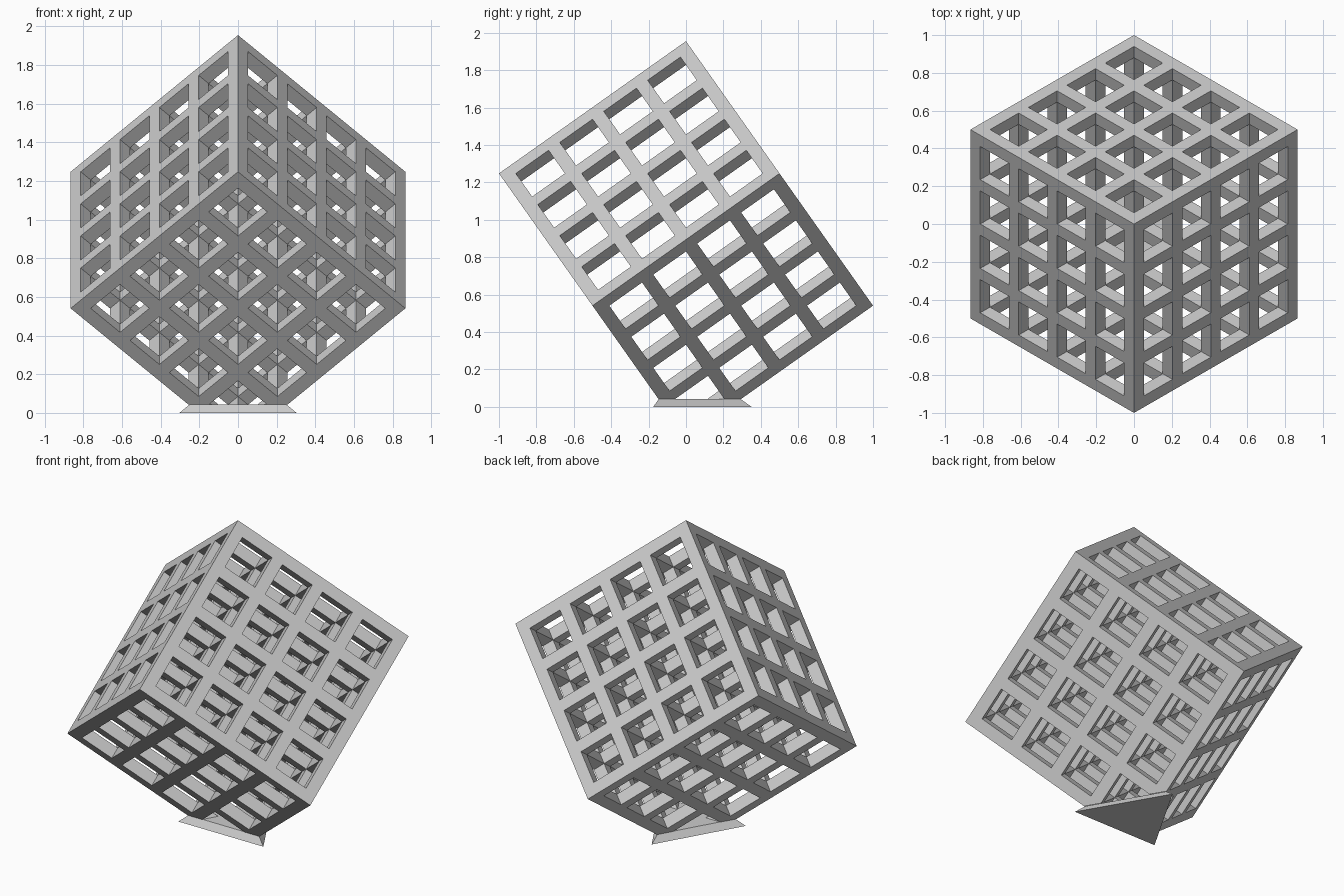
import bpy, bmesh, math
from itertools import product
from mathutils import Matrix, Vector

old = bpy.data.objects.get("Cube")
if old:
    bpy.data.objects.remove(old, do_unlink=True)

EDGE = math.sqrt(1.5)      # cube edge whose diagonal view has radius 1
CELLS = 4                  # openings along each edge
BAR = EDGE * 0.06          # bar thickness
GAP = (EDGE - BAR * (CELLS + 1)) / CELLS
TOP_Z = 1.955
CUT_Z = 0.043              # height where the cube meets the foot

grey = bpy.data.materials.new("light_grey")
grey.use_nodes = True
colour = (0.6, 0.6, 0.6, 1.0)
grey.diffuse_color = colour
grey.node_tree.nodes["Principled BSDF"].inputs["Base Color"].default_value = colour


def add_object(name, bm):
    mesh = bpy.data.meshes.new(name)
    bm.to_mesh(mesh)
    bm.free()
    mesh.materials.append(grey)
    ob = bpy.data.objects.new(name, mesh)
    bpy.context.collection.objects.link(ob)
    return ob


# Grid lines alternate between bars (even slots) and gaps (odd slots)
SLOTS = 2 * CELLS + 1
lines = [-EDGE / 2]
for slot in range(SLOTS):
    lines.append(lines[-1] + (GAP if slot % 2 else BAR))


def is_solid(cell):
    inside = all(0 <= c < SLOTS for c in cell)
    return inside and sum(c % 2 for c in cell) <= 1


# Lattice of bars running through the whole cube, outer skin only
bm = bmesh.new()
for cell in product(range(SLOTS), repeat=3):
    if not is_solid(cell):
        continue
    for axis, side in product(range(3), (0, 1)):
        neighbour = list(cell)
        neighbour[axis] += 1 if side else -1
        if is_solid(neighbour):
            continue
        u, v = (axis + 1) % 3, (axis + 2) % 3
        corners = []
        for du, dv in ((0, 0), (1, 0), (1, 1), (0, 1)):
            co = Vector()
            co[axis] = lines[cell[axis] + side]
            co[u] = lines[cell[u] + du]
            co[v] = lines[cell[v] + dv]
            corners.append(bm.verts.new(co))
        bm.faces.new(corners if side else corners[::-1])
bmesh.ops.remove_doubles(bm, verts=bm.verts[:], dist=0.0001)

# Stand the cube on a corner, one upper edge pointing to the front
axes = []
for degrees in (90, 210, 330):
    a = math.radians(degrees)
    axes.append(Vector((math.cos(a) * math.sqrt(2 / 3),
                        math.sin(a) * math.sqrt(2 / 3), math.sqrt(1 / 3))))
turn = Matrix(axes).transposed().to_4x4()
lift = Matrix.Translation((0, 0, TOP_Z - EDGE * math.sqrt(3) / 2))
bm.transform(lift @ turn)

# Trim the lowest corner
bmesh.ops.bisect_plane(bm, geom=bm.verts[:] + bm.edges[:] + bm.faces[:],
                       plane_co=(0, 0, CUT_Z), plane_no=(0, 0, 1), clear_inner=True)
add_object("lattice_cube", bm)

# Triangular foot with sloping sides
bm = bmesh.new()
rings = []
for radius, z in ((0.35, 0.0), (0.29, CUT_Z)):
    rings.append([bm.verts.new((radius * math.cos(math.radians(d)),
                                radius * math.sin(math.radians(d)), z))
                  for d in (90, 210, 330)])
low, high = rings
bm.faces.new(low[::-1])
bm.faces.new(high)
for i in range(3):
    j = (i + 1) % 3
    bm.faces.new((low[i], low[j], high[j], high[i]))
add_object("triangular_foot", bm)
